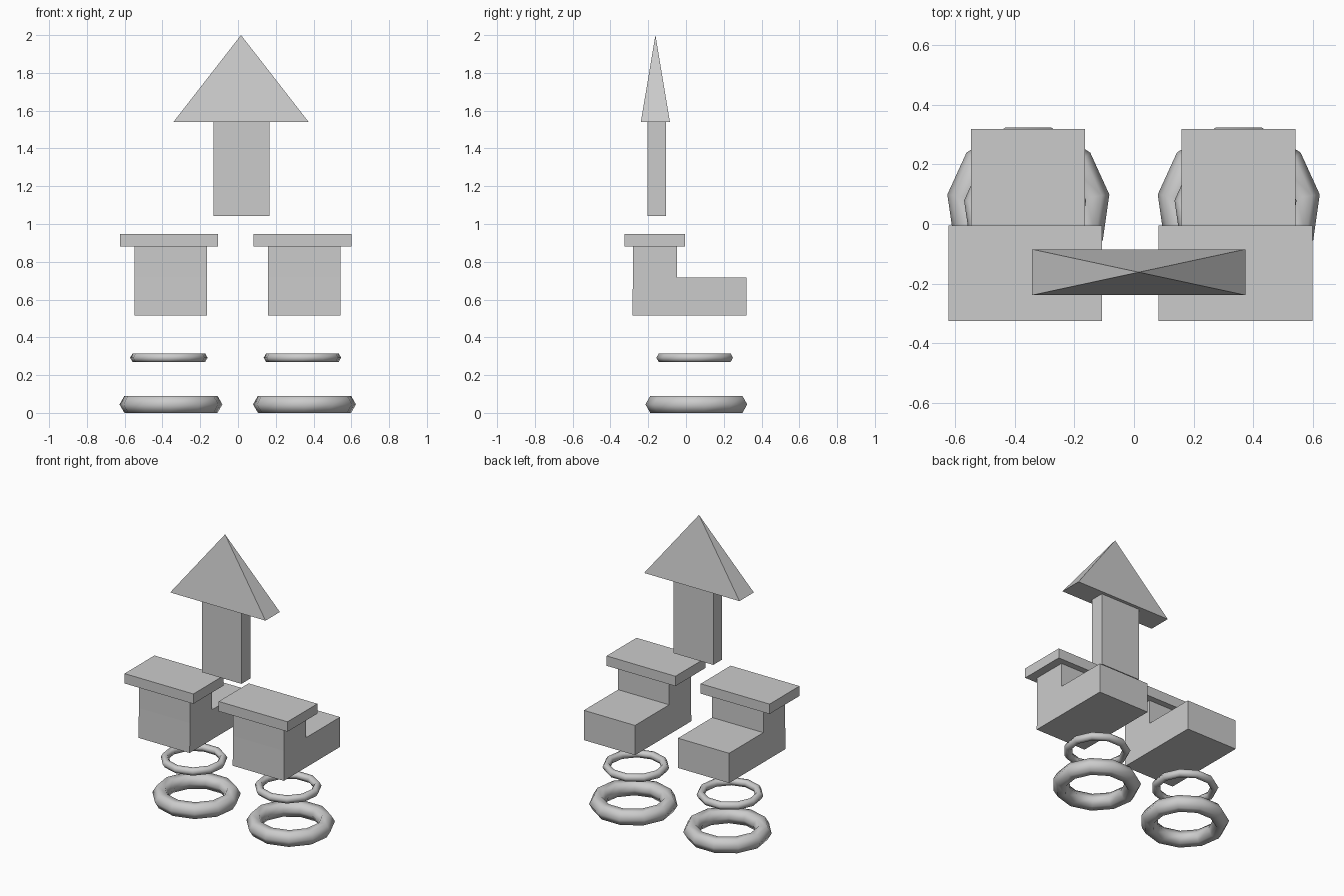
import bpy, bmesh, math

if "Cube" in bpy.data.objects:
    bpy.data.objects.remove(bpy.data.objects["Cube"])


def new_object(name, bm):
    bmesh.ops.recalc_face_normals(bm, faces=bm.faces)
    mesh = bpy.data.meshes.new(name)
    bm.to_mesh(mesh)
    bm.free()
    ob = bpy.data.objects.new(name, mesh)
    bpy.context.collection.objects.link(ob)
    return ob


def box(name, x0, x1, y0, y1, z0, z1):
    bm = bmesh.new()
    bmesh.ops.create_cube(bm, size=1)
    for v in bm.verts:
        v.co.x = (x0 + x1) / 2 + v.co.x * (x1 - x0)
        v.co.y = (y0 + y1) / 2 + v.co.y * (y1 - y0)
        v.co.z = (z0 + z1) / 2 + v.co.z * (z1 - z0)
    return new_object(name, bm)


def side_prism(name, profile, x0, x1):
    # (y, z) outline extruded along x
    bm = bmesh.new()
    face = bm.faces.new([bm.verts.new((x0, y, z)) for y, z in profile])
    out = bmesh.ops.extrude_face_region(bm, geom=[face])
    verts = [g for g in out["geom"] if isinstance(g, bmesh.types.BMVert)]
    bmesh.ops.translate(bm, verts=verts, vec=(x1 - x0, 0, 0))
    return new_object(name, bm)


def pyramid(name, x0, x1, y0, y1, z0, z1):
    bm = bmesh.new()
    base = [bm.verts.new(c) for c in ((x0, y0, z0), (x1, y0, z0), (x1, y1, z0), (x0, y1, z0))]
    tip = bm.verts.new(((x0 + x1) / 2, (y0 + y1) / 2, z1))
    bm.faces.new(base)
    for i in range(4):
        bm.faces.new((base[i], base[(i + 1) % 4], tip))
    return new_object(name, bm)


def ring(name, x, y, z, outer, tube):
    # 11-sided ring with a six-sided tube, one corner facing the front
    bpy.ops.mesh.primitive_torus_add(
        major_segments=11, minor_segments=6, major_radius=outer - tube,
        minor_radius=tube, location=(x, y, z), rotation=(0, 0, -math.pi / 2))
    ob = bpy.context.object
    ob.name = name
    bpy.ops.object.shade_smooth()


# upward arrow
box("arrow_shaft", -0.13, 0.168, -0.203, -0.107, 1.042, 1.54)
pyramid("arrow_head", -0.342, 0.374, -0.239, -0.085, 1.54, 2.0)

# pair of boots with rings underneath
BOOT = [(-0.284, 0.515), (0.32, 0.515), (0.32, 0.717), (-0.047, 0.717),
        (-0.047, 0.88), (-0.281, 0.88), (-0.281, 0.717)]
for side, dx in (("left", 0.0), ("right", 0.707)):
    side_prism(f"{side}_boot", BOOT, -0.548 + dx, -0.164 + dx)
    box(f"{side}_boot_cuff", -0.624 + dx, -0.107 + dx, -0.326, -0.005, 0.88, 0.947)
    ring(f"{side}_small_ring", -0.366 + dx, 0.05, 0.292, 0.207, 0.0255)
    ring(f"{side}_large_ring", -0.355 + dx, 0.06, 0.045, 0.275, 0.052)
